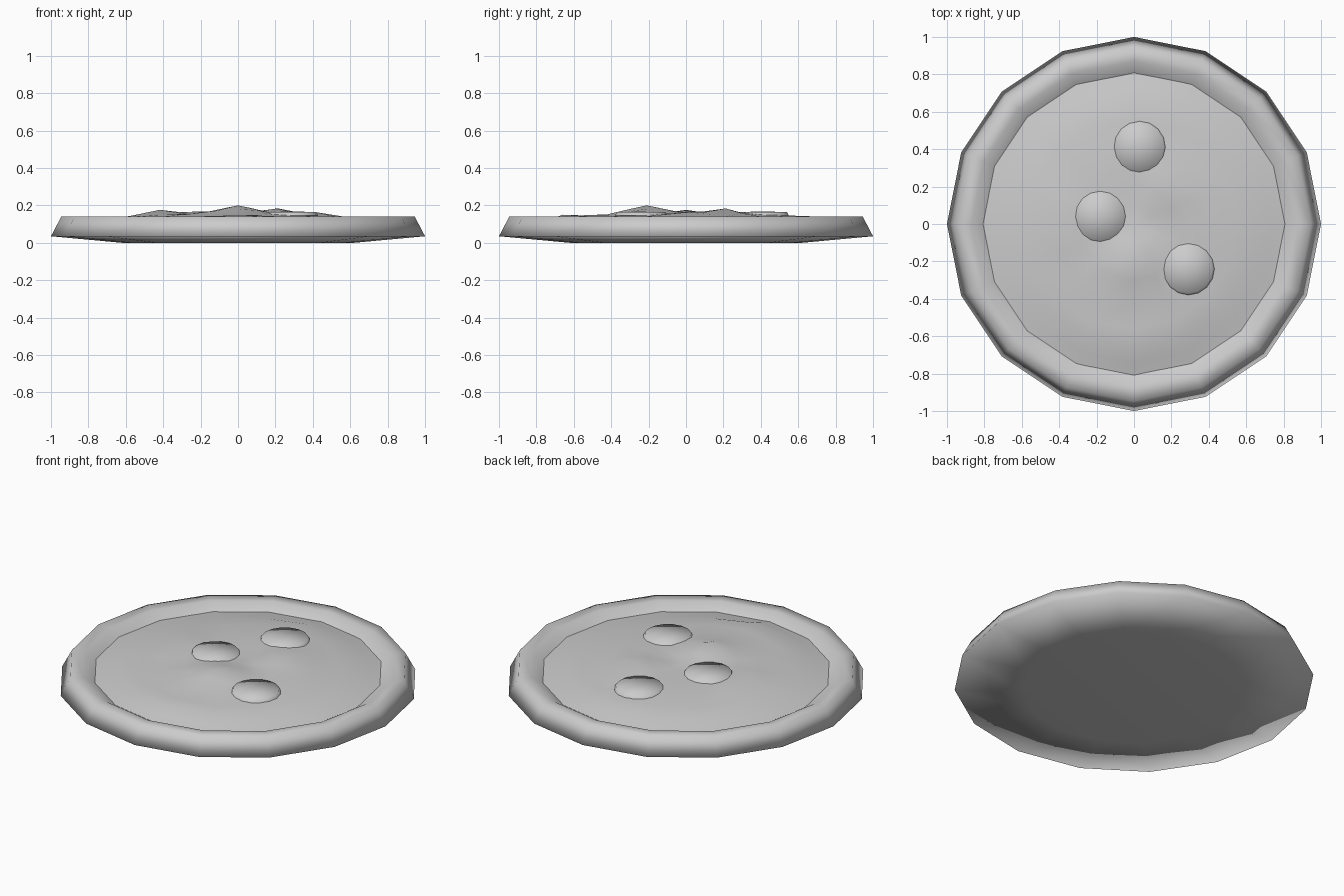
import bpy, bmesh, math
from mathutils import Vector

cube = bpy.data.objects.get("Cube")
if cube:
    bpy.data.objects.remove(cube)

SIDES = 16

grey = bpy.data.materials.new("plain_grey")
grey.use_nodes = True
colour = (0.6, 0.6, 0.6, 1)
grey.diffuse_color = colour
grey.node_tree.nodes["Principled BSDF"].inputs["Base Color"].default_value = colour


def lathe(name, profile, height=lambda x, y, z: z, start_pole=True, centre=(0, 0)):
    """Spin (radius, z) points round the vertical axis; radius 0 becomes a pole."""
    bm = bmesh.new()
    rings = []
    for r, z in profile:
        count = SIDES if r > 0 else 1
        ring = []
        for i in range(count):
            a = math.tau * i / SIDES
            x, y = centre[0] + r * math.cos(a), centre[1] + r * math.sin(a)
            ring.append(bm.verts.new((x, y, height(x, y, z))))
        rings.append(ring)
    for low, high in zip(rings, rings[1:]):
        for i in range(SIDES):
            j = (i + 1) % SIDES
            corners = [low[i % len(low)], low[j % len(low)],
                       high[j % len(high)], high[i % len(high)]]
            bm.faces.new(list(dict.fromkeys(corners)))
    mesh = bpy.data.meshes.new(name)
    bm.to_mesh(mesh)
    bm.free()
    mesh.materials.append(grey)
    mesh.shade_smooth()
    obj = bpy.data.objects.new(name, mesh)
    bpy.context.collection.objects.link(obj)
    return obj


# Crust: flat underside, flared lower edge, sloping side and inner wall
lathe("crust", [(0, 0), (0.62, 0), (1, 0.035), (0.945, 0.14),
                (0.87, 0.138), (0.8, 0.095)])

# Topping: low mound with soft peaks, each (x, y, rise, reach)
PEAKS = [(0, -0.21, 0.045, 0.22), (0.2, 0.2, 0.033, 0.18),
         (-0.42, 0, 0.026, 0.18), (0.4, 0, 0.015, 0.16),
         (0, 0.4, 0.012, 0.18), (0, -0.66, 0.02, 0.14),
         (0, 0.66, 0.012, 0.16)]


def bumpy(x, y, z):
    return z + max(rise * max(0, 1 - math.dist((x, y), (px, py)) / reach)
                   for px, py, rise, reach in PEAKS)


lathe("topping", [(0.82, 0.097), (0.74, 0.112), (0.66, 0.13), (0.56, 0.141),
                  (0.42, 0.15), (0.3, 0.154), (0.21, 0.155), (0.1, 0.155),
                  (0, 0.155)], bumpy)

# Slices: thin discs half sunk in the topping
for n, (x, y) in enumerate([(0.03, 0.41), (0.29, -0.24), (-0.18, 0.04)]):
    lathe(f"slice_{n + 1}", [(0.14, 0.145), (0.13, 0.165), (0, 0.167)],
          centre=(x, y))
